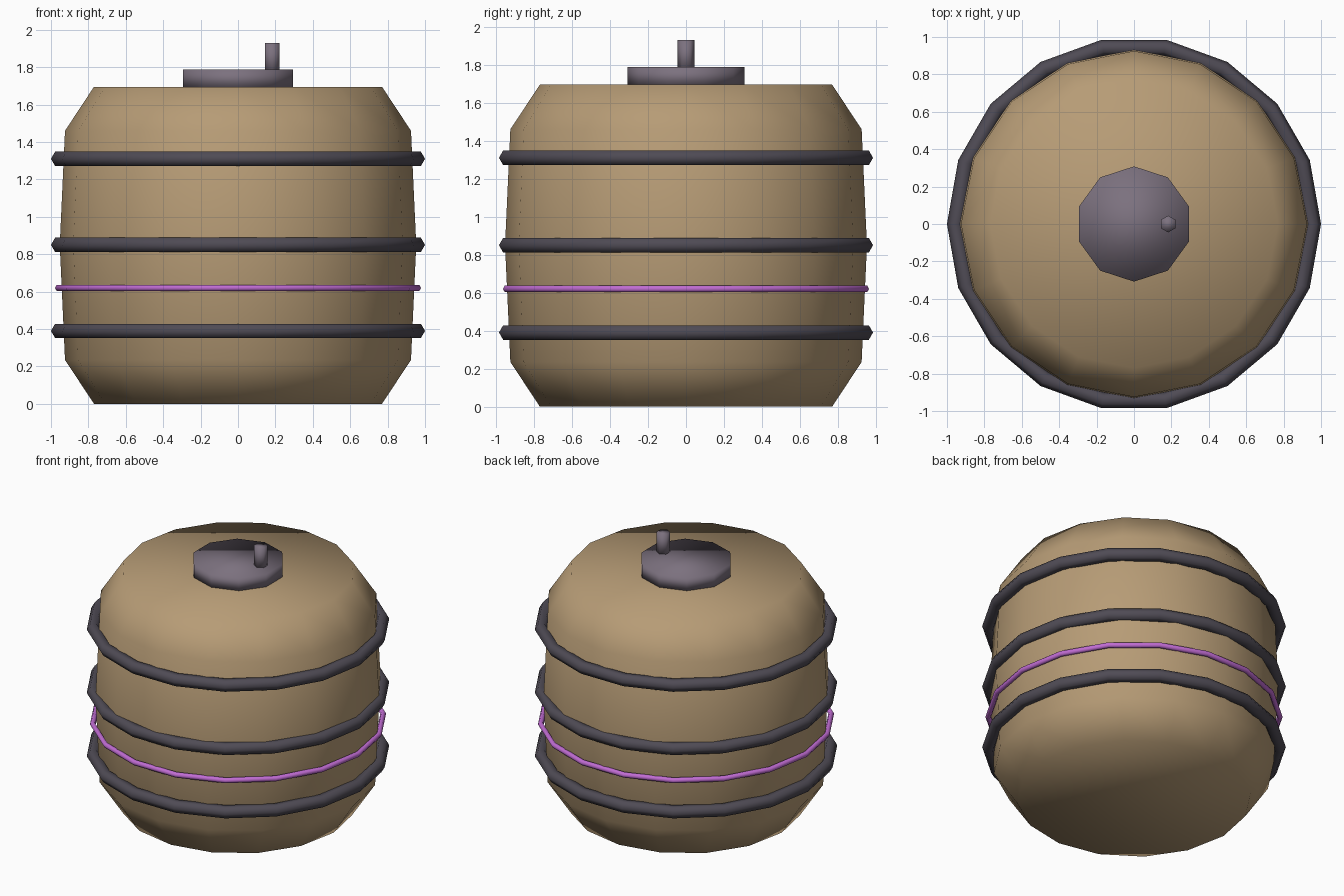
import bpy, bmesh, math

if "Cube" in bpy.data.objects:
    bpy.data.objects.remove(bpy.data.objects["Cube"])


def material(name, rgb):
    m = bpy.data.materials.new(name)
    m.diffuse_color = (*rgb, 1.0)
    m.use_nodes = True
    m.node_tree.nodes["Principled BSDF"].inputs["Base Color"].default_value = m.diffuse_color
    return m


TAN = material("tan wood", (0.47, 0.33, 0.18))
DARK = material("dark metal", (0.078, 0.070, 0.090))
GREY = material("grey purple metal", (0.20, 0.165, 0.21))
VIOLET = material("violet glow", (0.53, 0.15, 0.65))


def lathe(name, profile, sides, mat, x=0.0):
    """Smooth solid of stacked (radius, z) rings, first vertex on +y, n-gon caps."""
    bm = bmesh.new()
    rings = []
    for r, z in profile:
        ring = []
        for i in range(sides):
            a = 2 * math.pi * i / sides
            ring.append(bm.verts.new((x + r * math.sin(a), r * math.cos(a), z)))
        rings.append(ring)
    for lo, hi in zip(rings, rings[1:]):
        for i in range(sides):
            j = (i + 1) % sides
            bm.faces.new((lo[i], lo[j], hi[j], hi[i]))
    bm.faces.new(rings[0])
    bm.faces.new(rings[-1])
    bmesh.ops.recalc_face_normals(bm, faces=bm.faces[:])
    for f in bm.faces:
        f.smooth = True
    me = bpy.data.meshes.new(name)
    bm.to_mesh(me)
    bm.free()
    me.materials.append(mat)
    ob = bpy.data.objects.new(name, me)
    bpy.context.collection.objects.link(ob)
    return ob


def hoop(name, z, major, minor, mat):
    bpy.ops.mesh.primitive_torus_add(major_segments=18, minor_segments=6,
                                     major_radius=major, minor_radius=minor,
                                     location=(0, 0, z))
    ob = bpy.context.object
    ob.name = name
    ob.data.materials.append(mat)
    for p in ob.data.polygons:
        p.use_smooth = True


# Barrel body
lathe("barrel_body", [(0.77, 0.0), (0.925, 0.235), (0.953, 0.85),
                      (0.925, 1.46), (0.77, 1.695)], 16, TAN)

# Metal hoops and the thin violet band
for i, z in enumerate((0.39, 0.85, 1.31)):
    hoop(f"hoop_{i + 1}", z, 0.956, 0.044, DARK)
hoop("violet_band", 0.62, 0.96, 0.019, VIOLET)

# Lid and valve stem
lathe("lid", [(0.308, 1.69), (0.308, 1.787)], 10, GREY)
lathe("valve_stem", [(0.045, 1.77), (0.045, 1.93)], 6, GREY, x=0.183)
